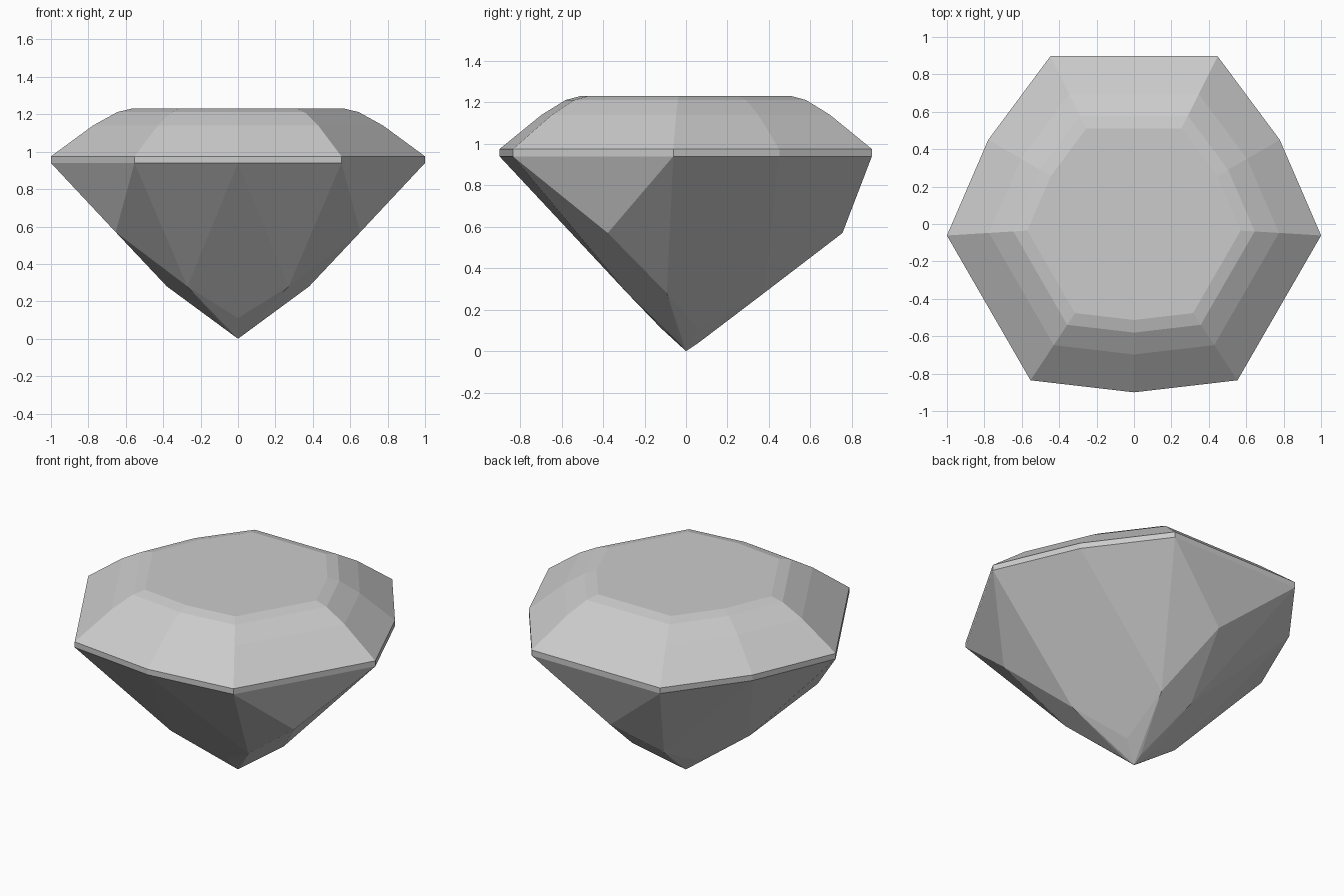
import bpy, bmesh
from math import pi
from mathutils import Matrix, Vector

cube = bpy.data.objects.get("Cube")
if cube:
    bpy.data.objects.remove(cube, do_unlink=True)


def three_fold(points):
    """Repeat points every 120 degrees around the vertical axis."""
    return [Matrix.Rotation(k * 2 * pi / 3, 3, 'Z') @ Vector(p)
            for k in range(3) for p in points]


def material(name, color):
    mat = bpy.data.materials.new(name)
    mat.use_nodes = True
    mat.diffuse_color = color
    mat.node_tree.nodes["Principled BSDF"].inputs["Base Color"].default_value = color
    return mat


# Girdle band and stepped crown: one outline, scaled in at each height
outline = [(-0.447, 0.897), (0.447, 0.897), (0, -0.9)]
steps = [(0.94, 1), (0.975, 1), (1.14, 0.775), (1.212, 0.645), (1.23, 0.57)]
points = []
for z, s in steps:
    points += three_fold([(x * s, y * s, z) for x, y in outline])

# Pavilion: corners of the long facets, the kite facets and the tip
points += three_fold([(0, 0.755, 0.57), (-0.11, 0.376, 0.28), (0.11, 0.376, 0.28),
                      (0, -0.12, 0.11), (0, 0.06, 0.04)])
points.append(Vector((0, 0, 0)))

# Facets are the convex skin of these corners
bm = bmesh.new()
for p in points:
    bm.verts.new(p)
bmesh.ops.convex_hull(bm, input=bm.verts)
bmesh.ops.dissolve_limit(bm, angle_limit=0.02, verts=bm.verts, edges=bm.edges)
loose = [v for v in bm.verts if not v.link_faces]
bmesh.ops.delete(bm, geom=loose, context='VERTS')
bmesh.ops.recalc_face_normals(bm, faces=bm.faces)

mesh = bpy.data.meshes.new("gemstone")
bm.to_mesh(mesh)
bm.free()
mesh.materials.append(material("stone grey", (0.6, 0.6, 0.6, 1)))
gem = bpy.data.objects.new("gemstone", mesh)
bpy.context.scene.collection.objects.link(gem)
